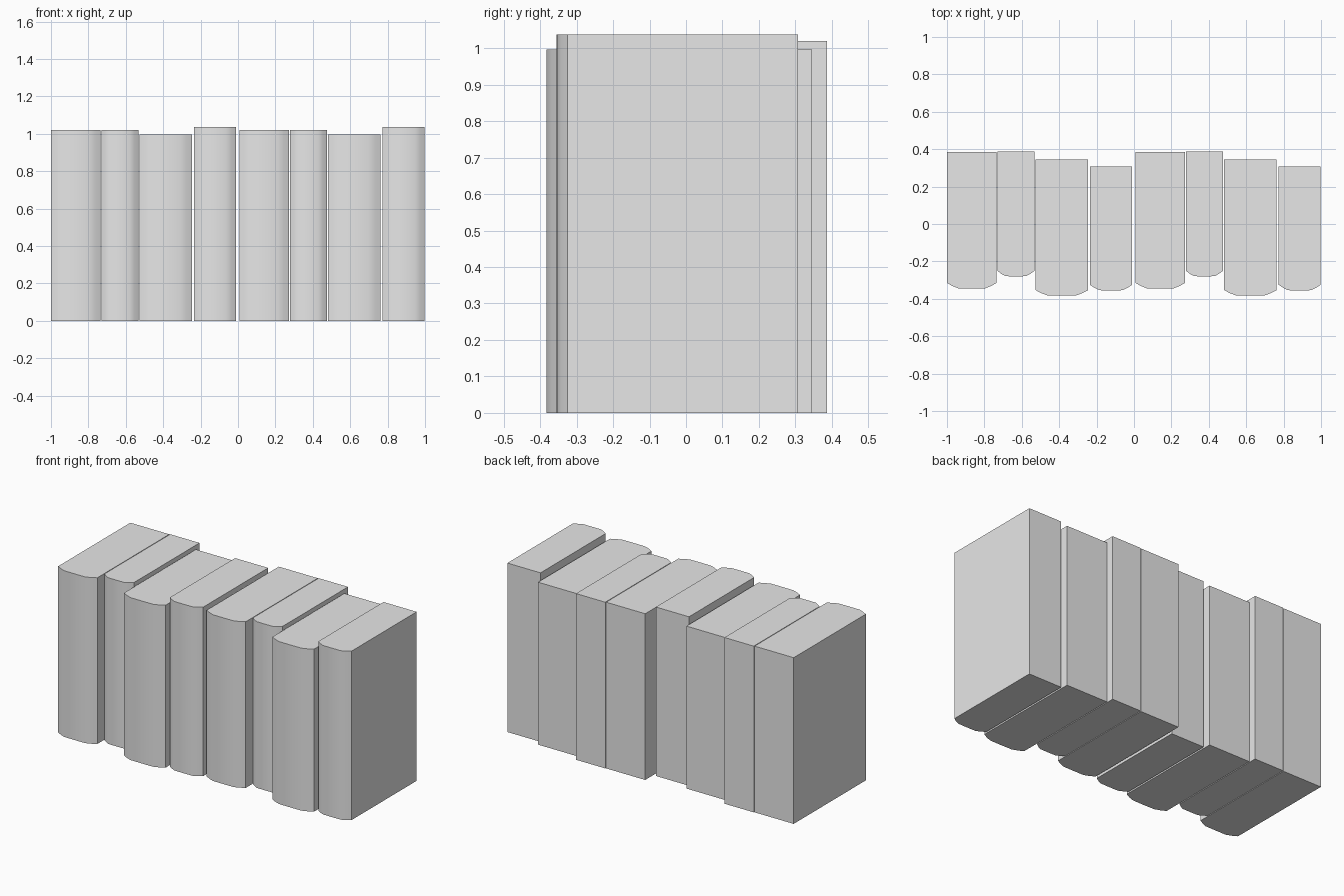
import bpy
import bmesh

cube = bpy.data.objects.get("Cube")
if cube:
    bpy.data.objects.remove(cube, do_unlink=True)

# One plain grey for every book
grey = bpy.data.materials.new("light_grey")
grey.use_nodes = True
colour = (0.8, 0.8, 0.8, 1.0)
grey.diffuse_color = colour
grey.node_tree.nodes["Principled BSDF"].inputs["Base Color"].default_value = colour

# Spine rounding: (fraction of width, fraction of bulge)
SPINE = [(0, 0), (0.11, 0.55), (0.23, 0.97), (0.5, 1), (0.77, 0.97), (0.89, 0.55), (1, 0)]


def make_book(name, left, right, front, back, height, bulge=0.03):
    """Extrude a book outline with a rounded spine facing -y."""
    width = right - left
    outline = [(left + u * width, front + bulge * (1 - v)) for u, v in SPINE]
    outline += [(right, back), (left, back)]
    bm = bmesh.new()
    base = bm.faces.new([bm.verts.new((x, y, 0)) for x, y in outline])
    grown = bmesh.ops.extrude_face_region(bm, geom=[base], use_keep_orig=True)
    top = [v for v in grown["geom"] if isinstance(v, bmesh.types.BMVert)]
    bmesh.ops.translate(bm, verts=top, vec=(0, 0, height))
    bmesh.ops.recalc_face_normals(bm, faces=bm.faces)
    mesh = bpy.data.meshes.new(name)
    bm.to_mesh(mesh)
    bm.free()
    mesh.materials.append(grey)
    book = bpy.data.objects.new(name, mesh)
    bpy.context.collection.objects.link(book)
    bpy.ops.object.select_all(action="DESELECT")
    book.select_set(True)
    bpy.context.view_layer.objects.active = book
    bpy.ops.object.shade_smooth_by_angle(angle=0.6)


# A set of four books: name, left, right, front, back, height
BOOKS = [
    ("wide_book", -1.0, -0.735, -0.345, 0.384, 1.02),
    ("short_book", -0.731, -0.532, -0.28, 0.387, 1.02),
    ("thick_book", -0.527, -0.245, -0.383, 0.345, 0.997),
    ("tall_book", -0.235, -0.01, -0.355, 0.307, 1.037),
]

# The set stands twice along the row
for row, shift in (("right", 0), ("left", 1.008)):
    for name, left, right, *sizes in BOOKS:
        make_book(f"{row}_{name}", left + shift, right + shift, *sizes)
